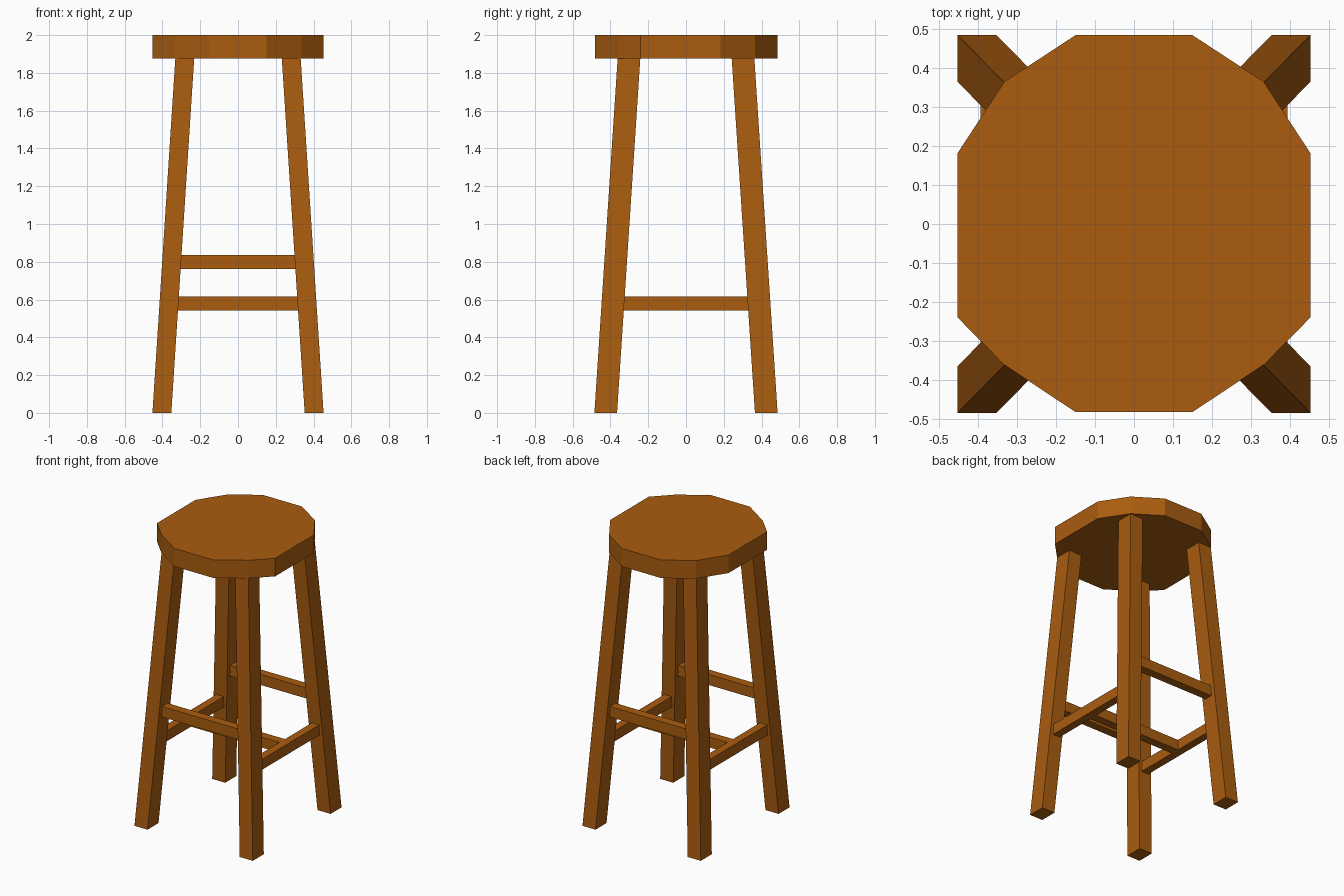
import bpy
import bmesh

if "Cube" in bpy.data.objects:
    bpy.data.objects.remove(bpy.data.objects["Cube"])

wood = bpy.data.materials.new("warm_brown_wood")
wood.diffuse_color = (0.40, 0.108, 0.005, 1.0)
wood.use_nodes = True
wood.node_tree.nodes["Principled BSDF"].inputs["Base Color"].default_value = wood.diffuse_color


def loft(name, bottom, top):
    """Solid between two matching outlines of 3D points (counter-clockwise from above)."""
    bm = bmesh.new()
    lo = [bm.verts.new(p) for p in bottom]
    hi = [bm.verts.new(p) for p in top]
    n = len(lo)
    bm.faces.new(lo[::-1])
    bm.faces.new(hi)
    for i in range(n):
        j = (i + 1) % n
        bm.faces.new((lo[i], lo[j], hi[j], hi[i]))
    bmesh.ops.recalc_face_normals(bm, faces=bm.faces)
    mesh = bpy.data.meshes.new(name)
    bm.to_mesh(mesh)
    bm.free()
    mesh.materials.append(wood)
    obj = bpy.data.objects.new(name, mesh)
    bpy.context.collection.objects.link(obj)
    return obj


def rect(x0, x1, y0, y1, z):
    return [(x0, y0, z), (x1, y0, z), (x1, y1, z), (x0, y1, z)]


def bar(name, cx, cy, wx, wy, z0, z1):
    ends = (cx - wx / 2, cx + wx / 2, cy - wy / 2, cy + wy / 2)
    return loft(name, rect(*ends, z0), rect(*ends, z1))


SEAT_BOTTOM = 1.875

# Seat: twelve-sided slab, mirrored left to right
half = [(0.15, -0.483), (0.335, -0.36), (0.453, -0.24),
        (0.453, 0.182), (0.333, 0.365), (0.15, 0.485)]
outline = half + [(-x, y) for x, y in reversed(half)]
loft("seat", [(x, y, SEAT_BOTTOM) for x, y in outline],
     [(x, y, 2.0) for x, y in outline])

# Four splayed legs
for side, sx in (("left", -1), ("right", 1)):
    for end, sy in (("front", -1), ("back", 1)):
        loft(f"{end}_{side}_leg",
             rect(sx * 0.353, sx * 0.453, sy * 0.365, sy * 0.485, 0),
             rect(sx * 0.232, sx * 0.332, sy * 0.242, sy * 0.362, SEAT_BOTTOM))

# Upper rungs at front and back
for end, sy in (("front", -1), ("back", 1)):
    bar(f"{end}_rung", 0, sy * 0.372, 0.68, 0.06, 0.762, 0.835)

# Lower rungs at the sides, joined by a middle stretcher
for side, sx in (("left", -1), ("right", 1)):
    bar(f"{side}_rung", sx * 0.366, 0, 0.055, 0.72, 0.543, 0.615)
bar("middle_stretcher", 0, 0, 0.70, 0.06, 0.543, 0.615)
